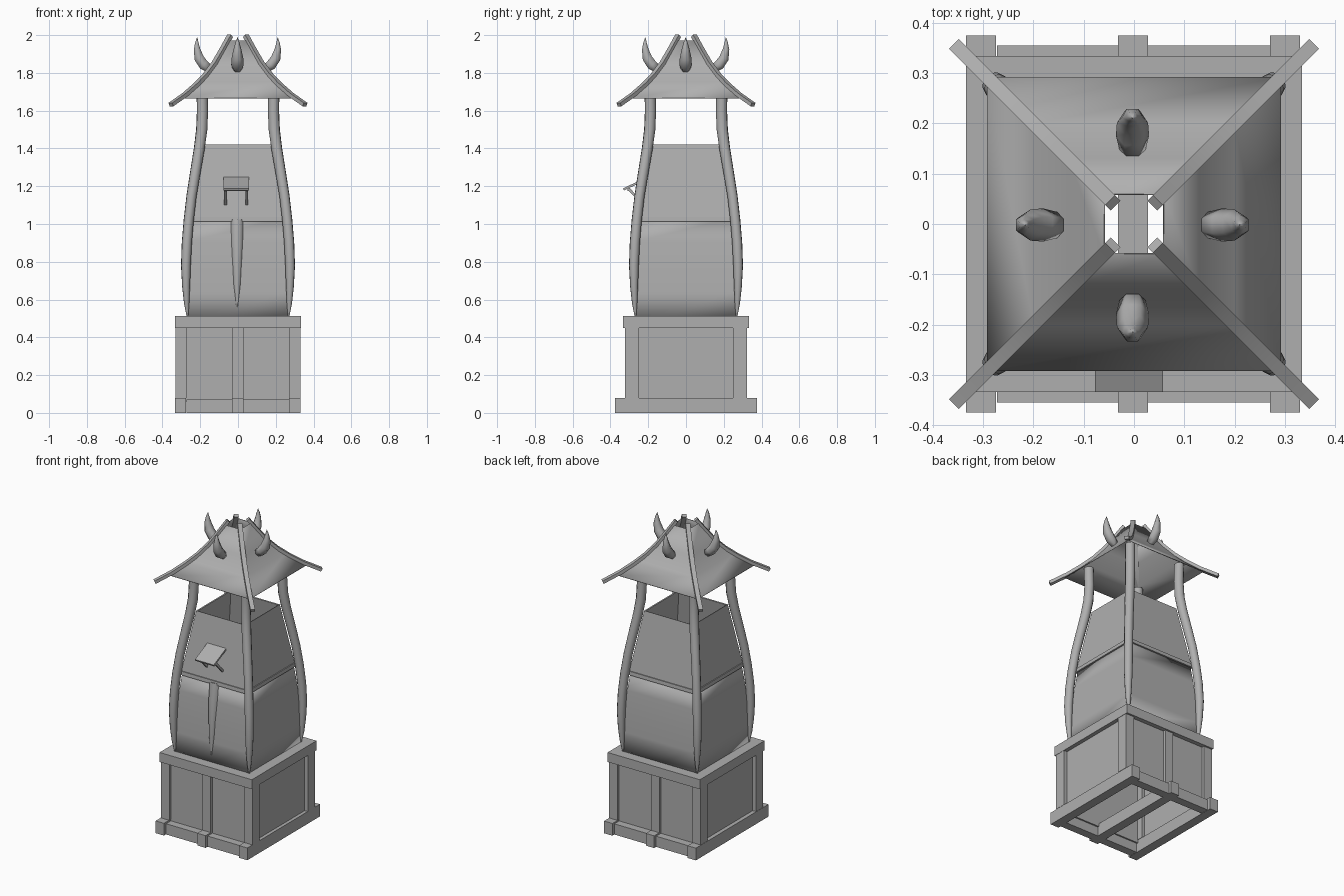
import bpy, bmesh, math
from mathutils import Vector

if "Cube" in bpy.data.objects:
    bpy.data.objects.remove(bpy.data.objects["Cube"])

GREY = bpy.data.materials.new("dark_grey")
GREY.diffuse_color = (0.43, 0.43, 0.43, 1)
GREY.use_nodes = True
GREY.node_tree.nodes["Principled BSDF"].inputs["Base Color"].default_value = GREY.diffuse_color


def finish(name, bm, smooth=0, thickness=0.0):
    bmesh.ops.recalc_face_normals(bm, faces=bm.faces)
    me = bpy.data.meshes.new(name)
    bm.to_mesh(me)
    bm.free()
    me.materials.append(GREY)
    ob = bpy.data.objects.new(name, me)
    bpy.context.collection.objects.link(ob)
    if thickness:
        mod = ob.modifiers.new("thickness", 'SOLIDIFY')
        mod.thickness = thickness
        mod.offset = -1
    if smooth:
        bpy.ops.object.select_all(action='DESELECT')
        ob.select_set(True)
        bpy.context.view_layer.objects.active = ob
        bpy.ops.object.shade_smooth_by_angle(angle=math.radians(smooth))
    return ob


def box(name, x0, x1, y0, y1, z0, z1):
    bm = bmesh.new()
    bmesh.ops.create_cube(bm, size=1)
    for v in bm.verts:
        v.co = ((x0 + x1) / 2 + v.co.x * (x1 - x0),
                (y0 + y1) / 2 + v.co.y * (y1 - y0),
                (z0 + z1) / 2 + v.co.z * (z1 - z0))
    return finish(name, bm)


def square_loft(name, rings, smooth=0, thickness=0.0, closed=False):
    """Open square shell through (half width, height) rings."""
    bm = bmesh.new()
    loops = [[bm.verts.new((sx * h, sy * h, z))
              for sx, sy in ((-1, -1), (1, -1), (1, 1), (-1, 1))] for h, z in rings]
    pairs = list(zip(loops, loops[1:]))
    if closed:
        pairs.append((loops[-1], loops[0]))
    for a, b in pairs:
        for i in range(4):
            j = (i + 1) % 4
            bm.faces.new((a[i], a[j], b[j], b[i]))
    return finish(name, bm, smooth, thickness)


def sweep(name, path, sizes, side, n=8, smooth=50):
    """Sweep an n-sided section; sizes are (half width along side, half depth)."""
    bm = bmesh.new()
    pts = [Vector(p) for p in path]
    side = Vector(side).normalized()
    k = math.sqrt(2) if n == 4 else 1
    loops = []
    for i, p in enumerate(pts):
        t = (pts[min(i + 1, len(pts) - 1)] - pts[max(i - 1, 0)]).normalized()
        nor = t.cross(side).normalized()
        a, b = sizes[i]
        ring = []
        for s in range(n):
            ang = 2 * math.pi * (s + 0.5 * (n == 4)) / n
            ring.append(bm.verts.new(p + k * (side * a * math.cos(ang) + nor * b * math.sin(ang))))
        loops.append(ring)
    for a, b in zip(loops, loops[1:]):
        for s in range(n):
            u = (s + 1) % n
            bm.faces.new((a[s], a[u], b[u], b[s]))
    bm.faces.new(loops[0])
    bm.faces.new(loops[-1])
    return finish(name, bm, smooth)


CORNERS = ((-1, -1), (1, -1), (1, 1), (-1, 1))

# Base: runners, posts, rails and recessed panels, open underneath
for i, x in enumerate((-0.304, -0.002, 0.3)):
    box(f"base_runner_{i}", x - 0.03, x + 0.03, -0.375, 0.375, 0, 0.08)
for s in (-1, 1):
    y = sorted((s * 0.30, s * 0.355))
    for t in (-1, 1):
        x = sorted((t * 0.028, t * 0.272))
        box("base_end_rail", *x, *y, 0, 0.07)
        xs = sorted((t * 0.272, t * 0.332))
        ys = sorted((s * 0.25, s * 0.322))
        box("base_corner_post", *xs, *ys, 0.08, 0.45)
    box("base_middle_post", -0.032, 0.028, *sorted((s * 0.29, s * 0.322)), 0.08, 0.45)
    box("base_end_panel", -0.28, 0.28, *sorted((s * 0.29, s * 0.305)), 0.06, 0.46)
    box("base_side_panel", *sorted((s * 0.29, s * 0.308)), -0.28, 0.28, 0.06, 0.46)
square_loft("base_top_frame", [(0.334, 0.45), (0.334, 0.512), (0.255, 0.512), (0.255, 0.45)],
            closed=True)

# Tapered tower walls meeting the corner posts, open at the top
square_loft("lower_walls", [(0.268, 0.50), (0.266, 0.64), (0.261, 0.78), (0.25, 0.91),
                            (0.236, 1.03)], smooth=40, thickness=0.01)
square_loft("upper_walls", [(0.242, 1.03), (0.178, 1.422)], thickness=0.01)
square_loft("wall_ledge", [(0.228, 1.012), (0.249, 1.012), (0.247, 1.036), (0.228, 1.036)],
            closed=True)

# Curved tusk-like corner posts: (diagonal offset, height, radius)
POST = [(0.268, 0.51, 0.004), (0.272, 0.58, 0.014), (0.275, 0.67, 0.021),
        (0.276, 0.78, 0.026), (0.271, 0.90, 0.027), (0.261, 1.02, 0.027),
        (0.246, 1.15, 0.027), (0.225, 1.28, 0.028), (0.205, 1.40, 0.029),
        (0.192, 1.50, 0.030), (0.188, 1.60, 0.030), (0.190, 1.72, 0.030)]
for sx, sy in CORNERS:
    sweep("corner_post", [(sx * d, sy * d, z) for d, z, r in POST],
          [(r, r) for d, z, r in POST], (sx, -sy, 0), 10)

# Concave roof, open at the peak
square_loft("roof", [(0.292, 1.667), (0.2, 1.752), (0.13, 1.845), (0.06, 1.972)],
            smooth=30, thickness=0.004)

# Roof rafters on the hips
RAFTER = [(0.355, 1.632), (0.28, 1.685), (0.22, 1.738), (0.17, 1.79),
          (0.125, 1.85), (0.085, 1.918), (0.042, 1.996)]
for sx, sy in CORNERS:
    sweep("roof_rafter", [(sx * d, sy * d, z) for d, z in RAFTER],
          [(0.014, 0.010)] * len(RAFTER), (sx, -sy, 0), 4)

# Upturned horn in the middle of each roof slope
HORN = [(0.150, 1.822, 0.026), (0.178, 1.842, 0.033), (0.203, 1.878, 0.031),
        (0.214, 1.925, 0.021), (0.215, 1.96, 0.011), (0.213, 1.988, 0.001)]
for dx, dy in ((1, 0), (-1, 0), (0, 1), (0, -1)):
    sweep("roof_horn", [(dx * d - 0.003, dy * d - 0.002, z) for d, z, r in HORN],
          [(r, r * 0.95) for d, z, r in HORN], (-dy, dx, 0), 6, 80)

# Hanging tusk on the front wall
TUSK = [(-0.228, 1.02, 0.036), (-0.244, 0.92, 0.033), (-0.256, 0.80, 0.026),
        (-0.264, 0.68, 0.018), (-0.269, 0.56, 0.003)]
sweep("front_tusk", [(-0.005, y, z) for y, z, r in TUSK],
      [(r, r * 0.8) for y, z, r in TUSK], (1, 0, 0), 8)

# Propped window flap with its stay frame
sweep("window_flap", [(-0.01, -0.20, 1.245), (-0.01, -0.331, 1.183)],
      [(0.068, 0.006)] * 2, (1, 0, 0), 4, 0)
for x in (-0.066, 0.047):
    sweep("flap_stay", [(x, -0.305, 1.187), (x, -0.226, 1.106)],
          [(0.007, 0.007)] * 2, (1, 0, 0), 4, 0)
box("flap_stay_bar", -0.073, 0.054, -0.311, -0.297, 1.174, 1.188)
